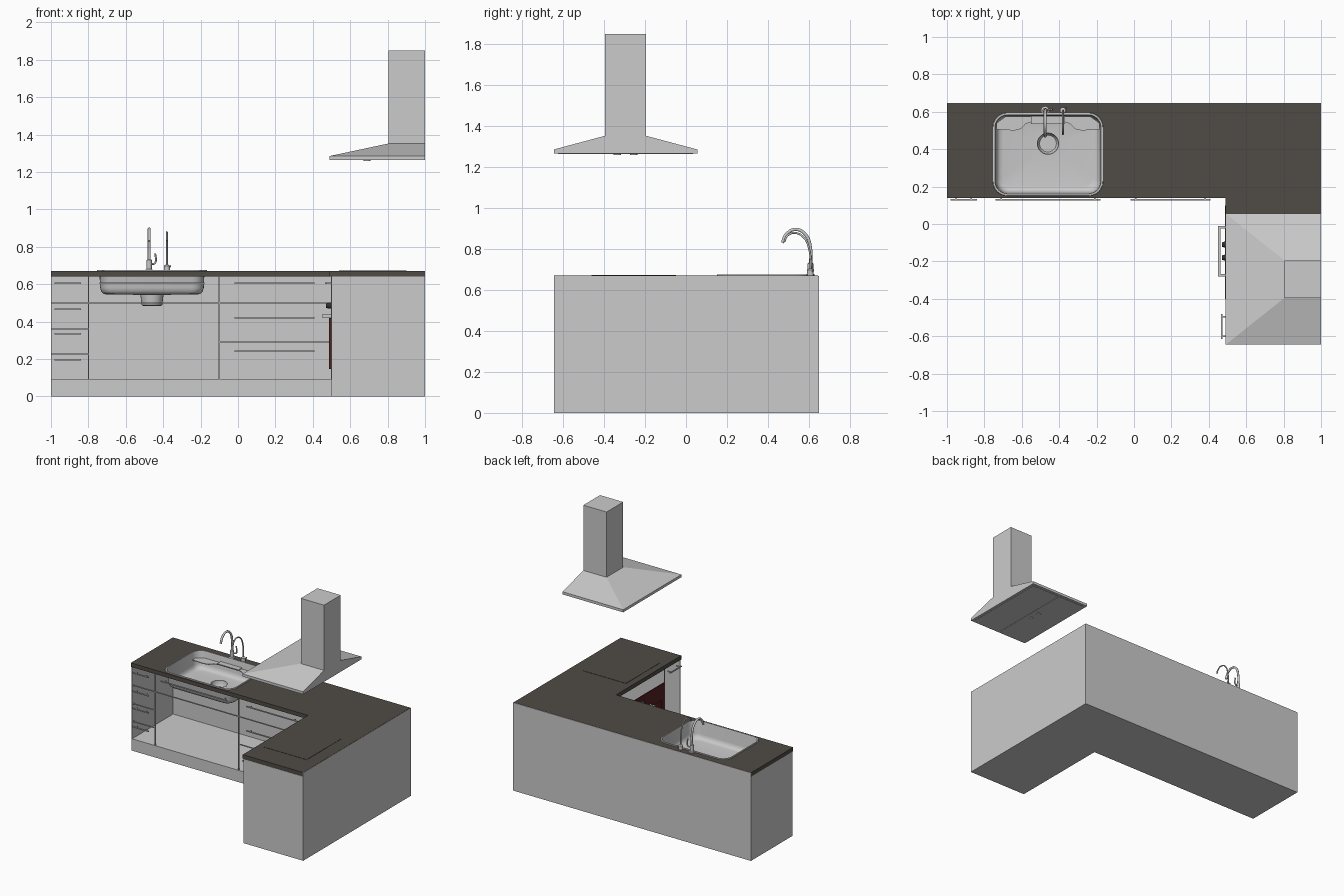
import bpy, bmesh, math
from mathutils import Vector

if "Cube" in bpy.data.objects:
    bpy.data.objects.remove(bpy.data.objects["Cube"])


def material(name, rgb):
    m = bpy.data.materials.new(name)
    m.diffuse_color = (*rgb, 1)
    m.use_nodes = True
    m.node_tree.nodes["Principled BSDF"].inputs["Base Color"].default_value = m.diffuse_color
    return m


GREY = material("light_grey", (0.6, 0.6, 0.6))
DARK = material("dark_stone", (0.08, 0.071, 0.06))
STEEL = material("steel", (0.58, 0.58, 0.58))
RED = material("dark_red", (0.09, 0.015, 0.015))
BLACK = material("black", (0.03, 0.03, 0.03))


def finish(bm, name, mat, smooth=False, fix=True):
    if fix:
        bmesh.ops.recalc_face_normals(bm, faces=bm.faces)
    me = bpy.data.meshes.new(name)
    bm.to_mesh(me)
    bm.free()
    ob = bpy.data.objects.new(name, me)
    bpy.context.collection.objects.link(ob)
    me.materials.append(mat)
    if smooth:
        bpy.ops.object.select_all(action='DESELECT')
        ob.select_set(True)
        bpy.context.view_layer.objects.active = ob
        bpy.ops.object.shade_smooth_by_angle(angle=math.radians(40))
    return ob


def add_box(bm, x0, x1, y0, y1, z0, z1):
    vs = bmesh.ops.create_cube(bm, size=1)["verts"]
    for v in vs:
        v.co = Vector((x1 if v.co.x > 0 else x0, y1 if v.co.y > 0 else y0, z1 if v.co.z > 0 else z0))


def boxes(name, mat, *dims):
    bm = bmesh.new()
    for d in dims:
        add_box(bm, *d)
    return finish(bm, name, mat)


def prism(name, mat, z0, z1, *loops):
    """Flat slab from an outline and optional holes."""
    bm = bmesh.new()
    for pts in loops:
        vs = [bm.verts.new((x, y, z0)) for x, y in pts]
        for i, v in enumerate(vs):
            bm.edges.new((v, vs[i - 1]))
    bmesh.ops.triangle_fill(bm, edges=bm.edges[:], use_beauty=True)
    ext = bmesh.ops.extrude_face_region(bm, geom=bm.faces[:], use_keep_orig=True)["geom"]
    for v in (g for g in ext if isinstance(g, bmesh.types.BMVert)):
        v.co.z = z1
    return finish(bm, name, mat)


def rounded(x0, x1, y0, y1, r, n=6):
    pts = []
    for k, (cx, cy) in enumerate(((x1 - r, y1 - r), (x0 + r, y1 - r), (x0 + r, y0 + r), (x1 - r, y0 + r))):
        for i in range(n + 1):
            a = math.pi / 2 * (k + i / n)
            pts.append((cx + r * math.cos(a), cy + r * math.sin(a)))
    return pts


def lathe(name, mat, centre, axis, profile, n=24):
    """Rings of (radius, distance along axis), capped at both ends."""
    bm = bmesh.new()
    q = Vector((0, 0, 1)).rotation_difference(Vector(axis))
    rings = [[bm.verts.new(Vector(centre) + q @ Vector((r * math.cos(2 * math.pi * i / n),
              r * math.sin(2 * math.pi * i / n), d))) for i in range(n)] for r, d in profile]
    for a, b in zip(rings, rings[1:]):
        for i in range(n):
            bm.faces.new((a[i - 1], a[i], b[i], b[i - 1]))
    bm.faces.new(rings[0])
    bm.faces.new(rings[-1])
    return finish(bm, name, mat, True)


def tube(name, mat, pts, r):
    cu = bpy.data.curves.new(name, 'CURVE')
    cu.dimensions = '3D'
    cu.bevel_depth, cu.bevel_resolution, cu.use_fill_caps = r, 3, True
    sp = cu.splines.new('BEZIER')
    sp.bezier_points.add(len(pts) - 1)
    for p, co in zip(sp.bezier_points, pts):
        p.co = co
        p.handle_left_type = p.handle_right_type = 'AUTO'
    cu.materials.append(mat)
    ob = bpy.data.objects.new(name, cu)
    bpy.context.collection.objects.link(ob)


def ell(x0, y0):
    return [(-1, y0), (x0, y0), (x0, -0.643), (0.998, -0.643), (0.998, 0.645), (-1, 0.645)]


# Plinth and open-fronted carcass walls
prism("plinth", GREY, 0, 0.09, ell(0.5, 0.15))
boxes("back_wall", GREY, (-1, 1, 0.643, 0.648, 0, 0.669))
boxes("right_wall", GREY, (0.996, 1, -0.645, 0.648, 0, 0.669))
boxes("left_wall", GREY, (-1, -0.996, 0.15, 0.645, 0.09, 0.64))
boxes("end_wall", GREY, (0.5, 1, -0.645, -0.641, 0, 0.64))

# Worktop with sink cut-out, and flush cooktop
SX0, SX1, SY0, SY1 = -0.755, -0.165, 0.15, 0.595
prism("worktop", DARK, 0.64, 0.67, ell(0.49, 0.14),
      rounded(SX0 + 0.012, SX1 - 0.012, SY0 + 0.012, SY1 - 0.012, 0.065))
boxes("cooktop", DARK, (0.54, 0.9, -0.46, -0.05, 0.668, 0.672))

# Thin strips marking the gaps between fronts
g = 0.003
strips = [(x - g, x + g, 0.146, 0.154, 0.09, 0.64) for x in (-0.8, -0.1)]
strips += [(-1, 0.5, 0.146, 0.154, 0.5 - g, 0.5 + g)]
strips += [(-1, -0.8, 0.146, 0.154, z - g, z + g) for z in (0.36, 0.225)]
strips += [(-0.1, 0.5, 0.146, 0.154, 0.29 - g, 0.29 + g)]
strips += [(0.496, 0.502, -0.455 - g, -0.455 + g, 0.09, 0.64)]
boxes("front_gap_strips", GREY, *strips)

# Bar handles on the long run and on the return
bars = [(-0.98, -0.84, z) for z in (0.605, 0.465, 0.335, 0.195)]
bars += [(-0.74, -0.18, 0.605)] + [(-0.02, 0.41, z) for z in (0.605, 0.42, 0.24)]
h = 0.004
for a, b, z in bars:
    boxes("bar_handle", STEEL, (a, b, 0.126, 0.133, z - h, z + h),
          *[(c - h, c + h, 0.13, 0.15, z - h, z + h) for c in (a + 0.03, b - 0.03)])
boxes("return_handle", STEEL, (0.466, 0.473, -0.615, -0.48, 0.601, 0.609),
      *[(0.47, 0.5, c - h, c + h, 0.601, 0.609) for c in (-0.6, -0.495)])

# Oven front, door, handle and knobs
boxes("oven_front", RED, (0.496, 0.505, -0.45, 0.14, 0.09, 0.535))
boxes("oven_door", RED, (0.487, 0.497, -0.4, 0.1, 0.145, 0.42))
boxes("oven_handle", STEEL, (0.45, 0.462, -0.28, -0.01, 0.422, 0.438),
      *[(0.46, 0.498, c - 0.007, c + 0.007, 0.422, 0.438) for c in (-0.273, -0.017)])
for y in (-0.11, -0.18):
    lathe("oven_knob", BLACK, (0.497, y, 0.485), (-1, 0, 0), [(0.016, 0), (0.016, 0.012), (0.012, 0.026)], 16)

# Sink bowl: stacked rounded rings from the rim to the bowl floor
bm = bmesh.new()
prev = None
for inset, z, r in ((0, 0.668, 0.075), (0.002, 0.675, 0.075), (0.011, 0.675, 0.068), (0.014, 0.665, 0.066),
                    (0.018, 0.58, 0.064), (0.024, 0.56, 0.06), (0.036, 0.548, 0.055), (0.055, 0.544, 0.05)):
    ring = [bm.verts.new((x, y, z)) for x, y in
            rounded(SX0 + inset, SX1 - inset, SY0 + inset, SY1 - inset, r)]
    if prev:
        for i in range(len(ring)):
            bm.faces.new((prev[i - 1], prev[i], ring[i], ring[i - 1]))
    prev = ring
# Bowl floor is filled around the drain hole
DX, DY = -0.46, 0.43
drain = [bm.verts.new((DX + 0.06 * math.cos(2 * math.pi * i / 24),
                       DY + 0.06 * math.sin(2 * math.pi * i / 24), 0.543)) for i in range(24)]
edges = [bm.edges.get((prev[i - 1], prev[i])) for i in range(len(prev))]
edges += [bm.edges.new((drain[i - 1], drain[i])) for i in range(24)]
bmesh.ops.triangle_fill(bm, edges=edges, use_beauty=True)
finish(bm, "sink_bowl", STEEL, True)
lathe("sink_drain", STEEL, (DX, DY, 0.482), (0, 0, 1),
      [(0.045, 0), (0.055, 0.006), (0.058, 0.03), (0.062, 0.062), (0.057, 0.063), (0.053, 0.03), (0.045, 0.02)])

# Rear ledge of the sink, dipping back around the middle
left = [(-0.735, 0.54), (-0.735, 0.505), (-0.64, 0.5), (-0.605, 0.508), (-0.58, 0.535), (-0.55, 0.545)]
ledge = left + [(2 * DX - x, y) for x, y in reversed(left)]
prism("sink_ledge", STEEL, 0.62, 0.625, ledge + [(-0.235, 0.576), (-0.685, 0.576)])
boxes("sink_soap_tray", STEEL, (-0.55, -0.37, 0.535, 0.578, 0.628, 0.634))

# Mixer tap with lever, and slim filter tap
lathe("tap_base", STEEL, (-0.475, 0.607, 0.668), (0, 0, 1),
      [(0.02, 0), (0.02, 0.008), (0.014, 0.012), (0.014, 0.06), (0.009, 0.065)])
tube("tap_spout", STEEL, [(-0.475, 0.607, 0.72), (-0.475, 0.608, 0.8), (-0.475, 0.585, 0.868),
                          (-0.475, 0.535, 0.895), (-0.475, 0.49, 0.872), (-0.475, 0.47, 0.83)], 0.008)
tube("tap_lever", STEEL, [(-0.475, 0.61, 0.71), (-0.445, 0.612, 0.712), (-0.442, 0.612, 0.765)], 0.005)
lathe("filter_tap_base", STEEL, (-0.38, 0.607, 0.668), (0, 0, 1),
      [(0.016, 0), (0.016, 0.03), (0.008, 0.036)])
tube("filter_tap_spout", STEEL, [(-0.38, 0.607, 0.7), (-0.38, 0.603, 0.79), (-0.38, 0.575, 0.855),
                                 (-0.38, 0.53, 0.878), (-0.38, 0.495, 0.865), (-0.38, 0.48, 0.835)], 0.005)
tube("filter_tap_lever", STEEL, [(-0.38, 0.607, 0.69), (-0.365, 0.62, 0.692), (-0.36, 0.62, 0.7)], 0.004)

# Extractor hood: rim, sloping canopy and chimney as stacked rectangles
bm = bmesh.new()
prev = None
for x0, y0, y1, z in ((0.49, -0.645, 0.055, 1.265), (0.49, -0.645, 0.055, 1.285),
                      (0.805, -0.395, -0.195, 1.352), (0.805, -0.395, -0.195, 1.848)):
    ring = [bm.verts.new(p) for p in ((x0, y0, z), (1, y0, z), (1, y1, z), (x0, y1, z))]
    if prev:
        for i in range(4):
            bm.faces.new((prev[i - 1], prev[i], ring[i], ring[i - 1]))
    else:
        bm.faces.new(ring)
    prev = ring
bm.faces.new(prev)
finish(bm, "extractor_hood", GREY)
boxes("hood_filter_panels", GREY, (0.51, 0.738, -0.625, 0.035, 1.263, 1.267),
      (0.744, 0.98, -0.625, 0.035, 1.263, 1.267))
for y in (-0.335, -0.255):
    lathe("hood_button", STEEL, (0.69, y, 1.258), (0, 0, 1), [(0.018, 0), (0.018, 0.008)], 12)
